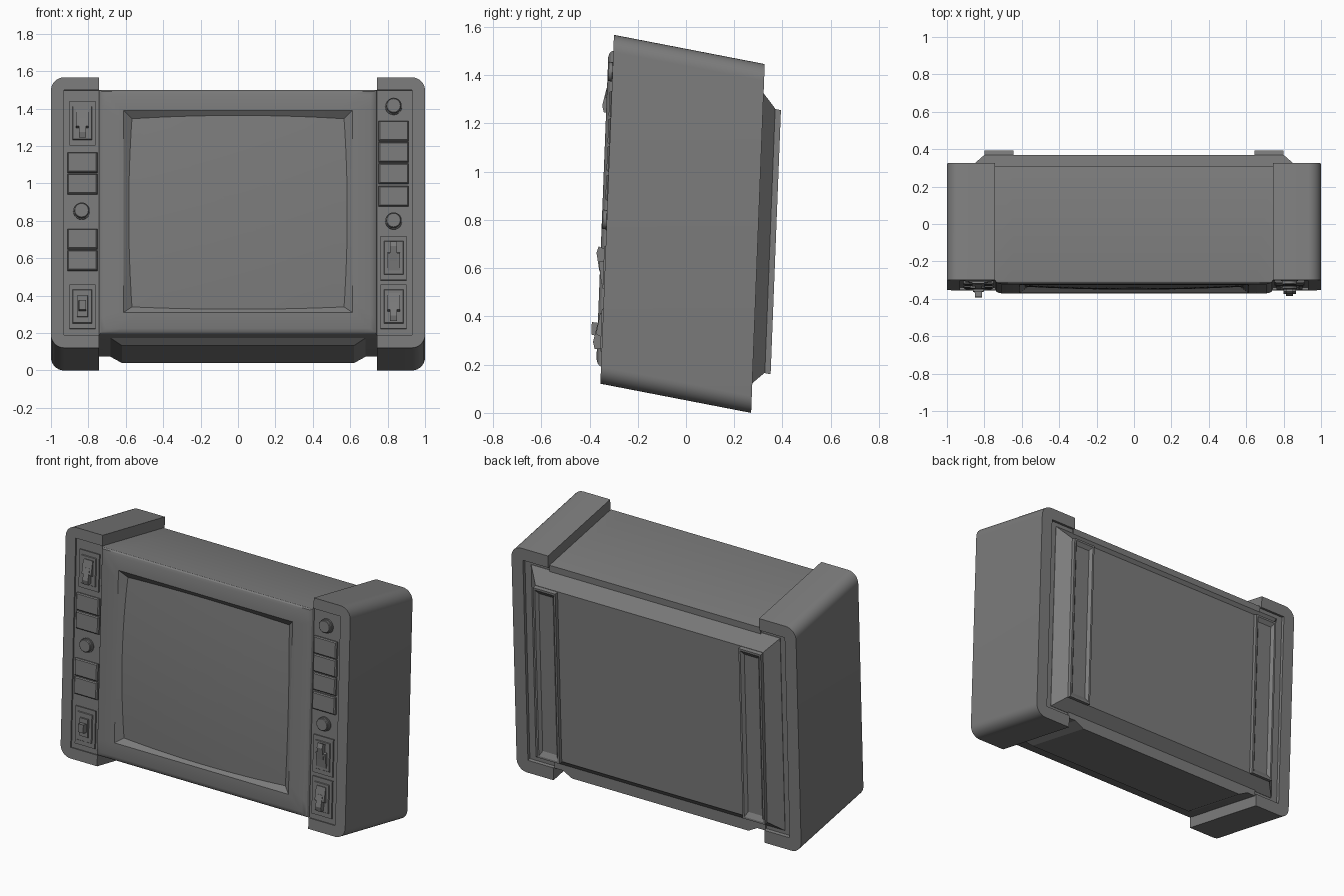
import bpy, bmesh, math
from mathutils import Matrix

cube = bpy.data.objects.get("Cube")
if cube:
    bpy.data.objects.remove(cube, do_unlink=True)

grey = bpy.data.materials.new("dark_grey")
grey.use_nodes = True
grey.diffuse_color = (0.2, 0.2, 0.2, 1)
grey.node_tree.nodes["Principled BSDF"].inputs["Base Color"].default_value = (0.2, 0.2, 0.2, 1)

# Parts are laid out as (x, depth from the front, height), then leaned into place
LEAN = Matrix(((1, 0, 0, 0),
               (0, 1, 0.039, -0.355),
               (0, -0.1935, 1, 0.121),
               (0, 0, 0, 1)))


def ring(cx, ch, hw, hh, d, n=1, bulge=0.0):
    """Rectangle around (cx, ch) at depth d, with sides bowed outward."""
    corners = [(-1, -1), (1, -1), (1, 1), (-1, 1)]
    pts = []
    for k in range(4):
        (u0, v0), (u1, v1) = corners[k], corners[(k + 1) % 4]
        for i in range(n):
            t = i / n
            u, v = u0 + (u1 - u0) * t, v0 + (v1 - v0) * t
            pts.append((cx + hw * u * (1 + bulge * (1 - v * v)), d,
                        ch + hh * v * (1 + bulge * (1 - u * u))))
    return pts


def circle(cx, ch, r, d, n=20):
    return [(cx + r * math.cos(2 * math.pi * i / n), d,
             ch + r * math.sin(2 * math.pi * i / n)) for i in range(n)]


def loft(name, rings):
    """Skin a row of matching rings and close both ends."""
    bm = bmesh.new()
    rows = [[bm.verts.new(p) for p in r] for r in rings]
    n = len(rows[0])
    for a, b in zip(rows, rows[1:]):
        for i in range(n):
            j = (i + 1) % n
            bm.faces.new((a[i], a[j], b[j], b[i]))
    bm.faces.new(rows[0])
    bm.faces.new(rows[-1])
    bmesh.ops.recalc_face_normals(bm, faces=bm.faces)
    bm.transform(LEAN)
    mesh = bpy.data.meshes.new(name)
    bm.to_mesh(mesh)
    bm.free()
    mesh.materials.append(grey)
    ob = bpy.data.objects.new(name, mesh)
    bpy.context.collection.objects.link(ob)
    smooth(ob)
    return ob


def activate(ob):
    bpy.ops.object.select_all(action='DESELECT')
    ob.select_set(True)
    bpy.context.view_layer.objects.active = ob


def smooth(ob):
    activate(ob)
    bpy.ops.object.shade_smooth_by_angle(angle=math.radians(25))


def block(name, cx, ch, hw, hh, d0, d1, taper=0.0):
    """Box from depth d0 to d1, narrowed by taper at d1."""
    return loft(name, [ring(cx, ch, hw, hh, d0),
                       ring(cx, ch, hw - taper, hh - taper, d1)])


def cut(ob, cutter):
    """Subtract the cutter from ob, then remove it."""
    cutter.hide_render = True
    mod = ob.modifiers.new("recess", 'BOOLEAN')
    mod.operation, mod.solver, mod.object = 'DIFFERENCE', 'EXACT', cutter
    activate(ob)
    bpy.ops.object.modifier_apply(modifier="recess")
    bpy.data.objects.remove(cutter, do_unlink=True)
    smooth(ob)


# Main housing, rounded bezel and shallow domed screen in one skin
MID = 0.725
N = 16
rings = [ring(0, MID, hw, hh, d, N) for hw, hh, d in
         ((0.742, 0.654, 0.612), (0.742, 0.654, 0.0), (0.738, 0.651, -0.008),
          (0.728, 0.643, -0.015), (0.708, 0.625, -0.02))]
rings.append(ring(0, 0.725, 0.612, 0.54, -0.02, N))
for k in range(9):
    s = 1 - k / 9
    flat = ring(0, 0.724, 0.567 * s, 0.503 * s, 0, N, 0.03 * s)
    rings.append([(x, -0.018 + 0.015 * (x / 0.567) ** 2
                   + 0.015 * ((h - 0.724) / 0.503) ** 2, h) for x, _, h in flat])
loft("housing_and_screen", rings)

# Foot plate hanging under the housing
loft("foot_plate", [
    [(-0.69, 0.09, 0.075), (0.69, 0.09, 0.075), (0.69, 0.612, 0.075), (-0.69, 0.612, 0.075)],
    [(-0.62, 0.13, 0.037), (0.62, 0.13, 0.037), (0.62, 0.612, 0.037), (-0.62, 0.612, 0.037)]])

# Side caps: rounded outer corners, shallow recess behind, sunken control panel in front
H, R, STEPS = 1.446, 0.07, 8
for side, s in (("left", 1), ("right", -1)):
    outline = [(0.742, 0), (0.742, H)]
    for ch, start in ((H - R, 90), (R, 0)):
        for i in range(STEPS + 1):
            a = math.radians(start - 90 * i / STEPS)
            outline.append((1 - R + R * math.cos(a), ch + R * math.sin(a)))
    cap = loft(side + "_cap", [[(s * x, d, h) for x, h in outline] for d in (0, 0.625)])
    cut(cap, block("back_cutter", 0, MID, 0.92, 0.645, 0.605, 0.7))
    cut(cap, block("panel_cutter", s * 0.83, 0.724, 0.1, 0.655, 0.01, -0.1))

# Rear cover and its two hollow rails
loft("rear_cover", [ring(0, 0.724, hw, hh, d) for hw, hh, d in
                    ((0.875, 0.62, 0.57), (0.875, 0.62, 0.607), (0.80, 0.5475, 0.675))])
for side, s in (("left", 1), ("right", -1)):
    loft(side + "_rear_rail", [ring(s * 0.722, 0.722, hw, hh, d) for hw, hh, d in
                               ((0.078, 0.5475, 0.665), (0.078, 0.5475, 0.699),
                                (0.066, 0.535, 0.699), (0.05, 0.508, 0.682))])

# Controls; heights are measured on the front face, BASE is sunk behind the panel
FACE = 0.01
BASE = 0.02
DROP = 0.121


def button(name, x, z):
    loft(name, [ring(x, z - DROP, hw, hh, d) for hw, hh, d in
                ((0.08, 0.054, BASE), (0.08, 0.054, FACE - 0.012),
                 (0.074, 0.048, FACE - 0.019))])


def knob(name, x, z):
    loft(name, [circle(x, z - DROP, r, d) for r, d in
                ((0.045, BASE), (0.045, FACE - 0.01), (0.04, FACE - 0.011),
                 (0.04, FACE - 0.026), (0.036, FACE - 0.03))])


def switch_plate(name, x, z):
    h = z - DROP
    loft(name, [ring(x, h, hw, hh, d) for hw, hh, d in
                ((0.07, 0.118, BASE), (0.07, 0.118, FACE - 0.01),
                 (0.052, 0.09, FACE - 0.01), (0.049, 0.087, FACE - 0.016))])
    return h


def lever_switch(name, x, z, way):
    """Lever leaning out toward way (1 up, -1 down)."""
    h = switch_plate(name + "_plate", x, z)
    parts = {"_pivot": (0.033, ((0, -0.07), (-0.012, -0.07), (-0.026, 0.02), (0, 0.03))),
             "_lever": (0.019, ((0, -0.02), (-0.022, -0.02), (-0.037, 0.055),
                                (-0.029, 0.083), (0, 0.075)))}
    for part, (w, profile) in parts.items():
        loft(name + part, [[(x + e, d, h + way * v) for d, v in profile] for e in (-w, w)])


X = 0.832
for i, z in enumerate((1.112, 0.997, 0.703, 0.588)):
    button("right_button_%d" % (i + 1), -X, z)
for i, z in enumerate((1.28, 1.167, 1.052, 0.932)):
    button("left_button_%d" % (i + 1), X, z)
knob("right_knob", -X - 0.004, 0.853)
knob("left_knob_top", X, 1.413)
knob("left_knob_bottom", X, 0.80)
lever_switch("right_lever_switch", -X, 1.322, -1)
lever_switch("left_lever_switch_top", X, 0.602, 1)
lever_switch("left_lever_switch_bottom", X, 0.342, -1)

# Small rocker at the bottom of the right panel
h = switch_plate("rocker_plate", -X, 0.342)
block("rocker_base", -X, h, 0.034, 0.062, BASE, FACE - 0.026, 0.006)
block("rocker_nub", -X, h, 0.022, 0.03, BASE, FACE - 0.055, 0.004)
